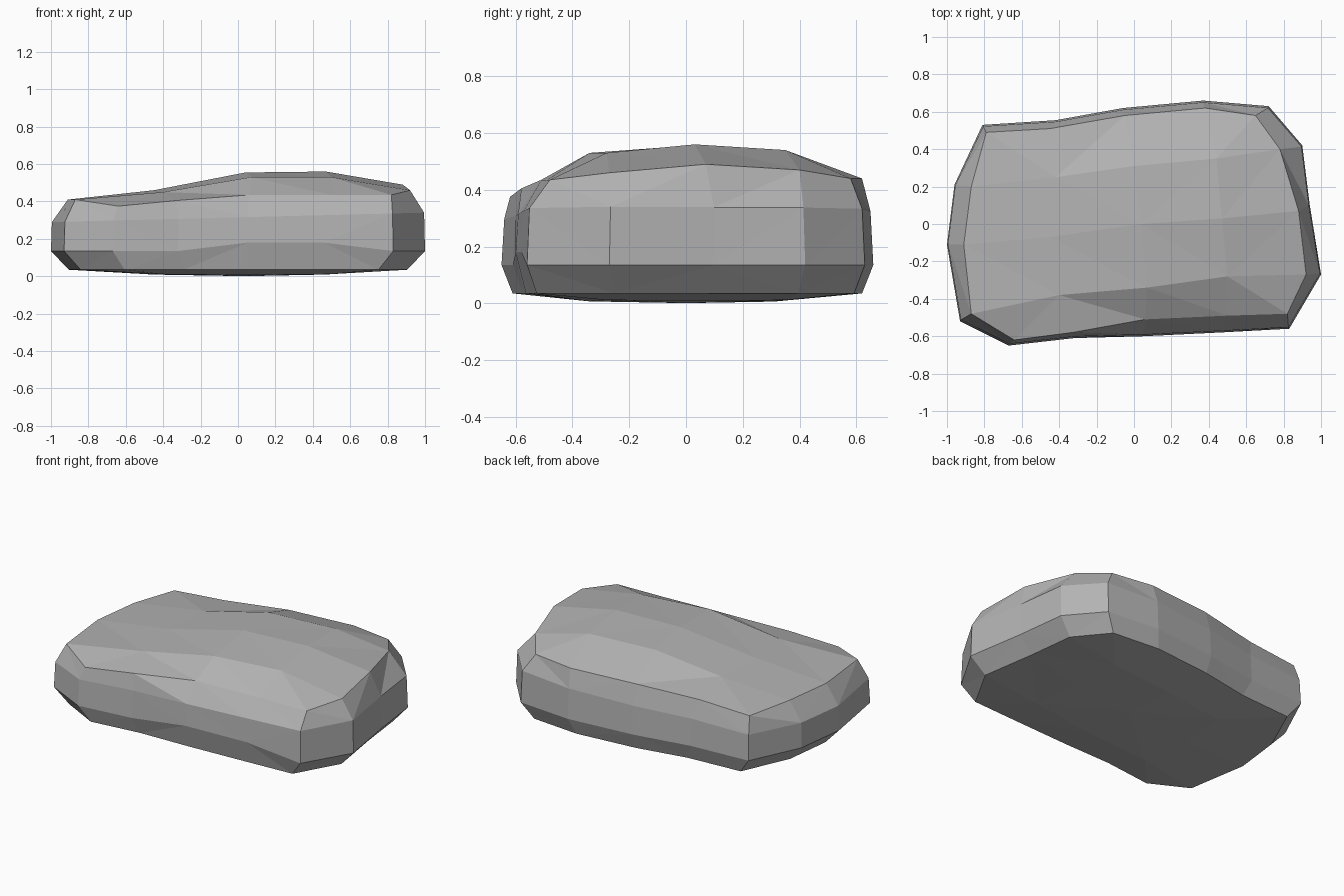
import bpy
import bmesh
from mathutils import Vector

cube = bpy.data.objects.get("Cube")
if cube:
    bpy.data.objects.remove(cube, do_unlink=True)

# Widest outline, clockwise from the back left corner, four spans per side
OUTLINE = [
    (-.81, .53), (-.42, .555), (-.06, .62), (.37, .66),
    (.72, .63), (.9, .42), (.94, .1), (1, -.27),
    (.83, -.56), (.46, -.58), (.05, -.6), (-.32, -.61),
    (-.67, -.65), (-.93, -.52), (-1, -.11), (-.96, .21),
]

# Upper rim of the stone, in the same order
RIM = [
    (-.79, .49, .4), (-.45, .51, .42), (-.05, .58, .44), (.38, .62, .44),
    (.65, .58, .44), (.78, .4, .47), (.88, .07, .49), (.92, -.27, .46),
    (.82, -.48, .435), (.5, -.49, .435), (.06, -.51, .435), (-.33, -.58, .405),
    (-.64, -.62, .375), (-.87, -.48, .41), (-.91, -.11, .41), (-.87, .2, .41),
]

# Gentle crown inside the rim, rows from back to front
CROWN = [
    (-.42, .25, .46), (0, .31, .54), (.44, .35, .54),
    (-.45, -.07, .46), (.04, 0, .555), (.47, .03, .56),
    (-.4, -.38, .45), (.07, -.34, .53), (.5, -.28, .53),
]


def upper_point(x, y):
    """Shoulder of the side wall, rising towards the left."""
    return (x * .995, y * .985, .315 + .025 * x)


def lower_point(x, y):
    """Foot of the side wall, lifted along the middle of the front."""
    lift = .045 if y < -.5 and 0 < x < .6 else 0
    return (x, y, .135 + lift)


def base_point(x, y):
    """Edge of the underside."""
    return (x * .905, y * .94, .035)


def add_ring(bm, points):
    return [bm.verts.new(p) for p in points]


def bridge(bm, low, high):
    count = len(low)
    for i in range(count):
        j = (i + 1) % count
        bm.faces.new((low[i], low[j], high[j], high[i]))


def cap(bm, ring, inner):
    """Fill a ring with a grid of four by four cells."""
    border = [(0, c) for c in range(4)] + [(r, 4) for r in range(4)]
    border += [(4, 4 - c) for c in range(4)] + [(4 - r, 0) for r in range(4)]
    grid = dict(zip(border, ring))
    for i, point in enumerate(inner):
        grid[i // 3 + 1, i % 3 + 1] = bm.verts.new(point)
    for r in range(4):
        for c in range(4):
            bm.faces.new((grid[r, c], grid[r + 1, c],
                          grid[r + 1, c + 1], grid[r, c + 1]))


# Stone body: stacked rings closed by a crown and a shallow underside
bm = bmesh.new()
base = add_ring(bm, [base_point(x, y) for x, y in OUTLINE])
lower = add_ring(bm, [lower_point(x, y) for x, y in OUTLINE])
upper = add_ring(bm, [upper_point(x, y) for x, y in OUTLINE])
rim = add_ring(bm, RIM)
for below, above in ((base, lower), (lower, upper), (upper, rim)):
    bridge(bm, below, above)
cap(bm, rim, CROWN)
cap(bm, base, [(x, y, .02 * Vector((x, y)).length) for x, y, z in CROWN])

# Faceted finish
bmesh.ops.triangulate(bm, faces=bm.faces[:], quad_method='SHORT_EDGE')
bmesh.ops.recalc_face_normals(bm, faces=bm.faces[:])
mesh = bpy.data.meshes.new("stone")
bm.to_mesh(mesh)
bm.free()
stone = bpy.data.objects.new("stone", mesh)
bpy.context.collection.objects.link(stone)

# Plain grey stone colour
grey = (.45, .45, .45, 1)
material = bpy.data.materials.new("stone grey")
material.use_nodes = True
material.diffuse_color = grey
material.node_tree.nodes["Principled BSDF"].inputs["Base Color"].default_value = grey
mesh.materials.append(material)
